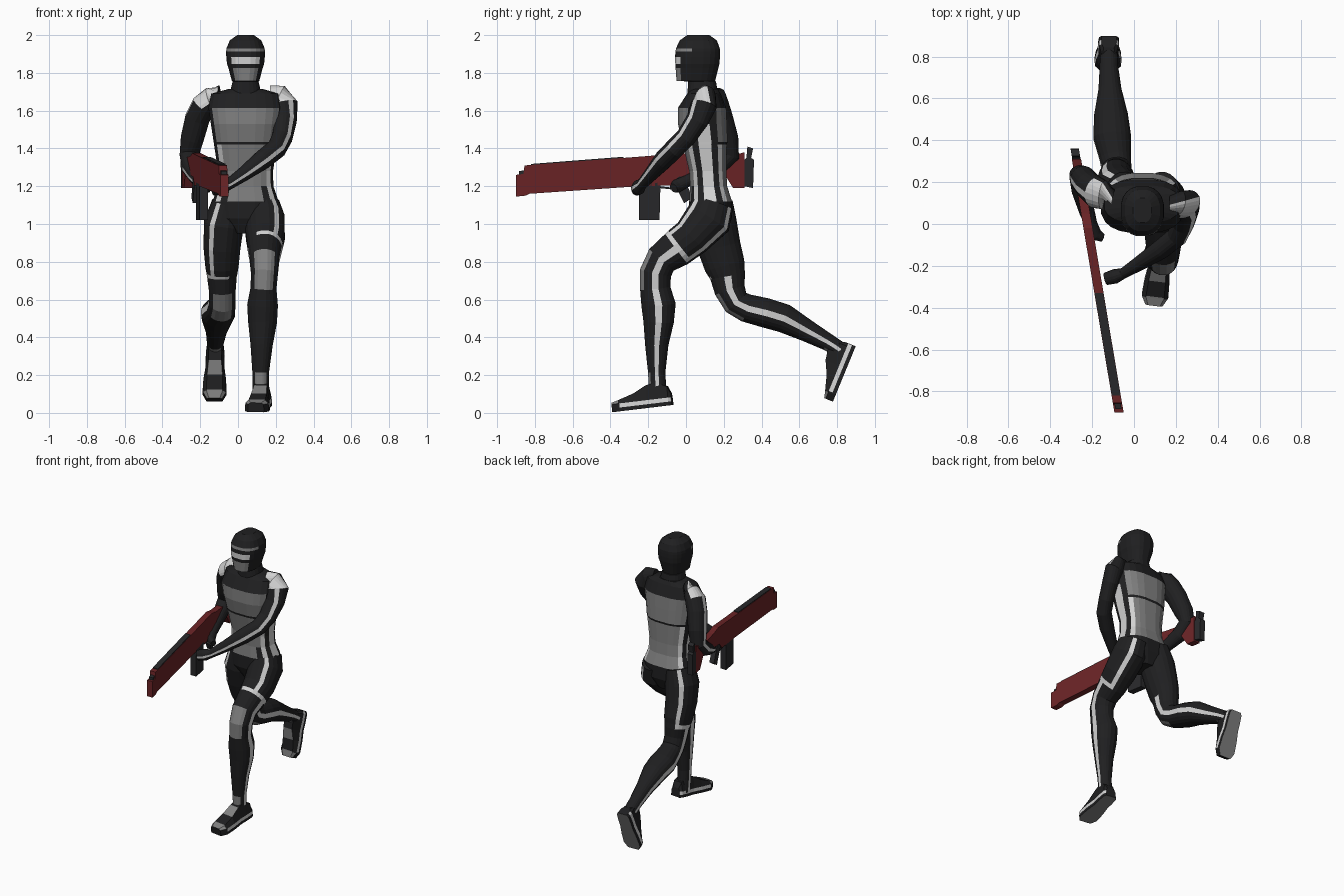
import bpy, bmesh, math
from mathutils import Vector

COLOURS = {"black": (0.014, 0.014, 0.015), "grey": (0.22, 0.22, 0.22),
           "white": (0.65, 0.65, 0.65), "red": (0.15, 0.018, 0.02),
           "gunmetal": (0.022, 0.022, 0.024)}
NAMES = list(COLOURS)
MATS = []
for n, c in COLOURS.items():
    m = bpy.data.materials.new(n)
    m.diffuse_color = (*c, 1)
    MATS.append(m)

# Section angles: narrow columns at the sides carry the stripes
HALF = [-12, 12, 30, 46, 62, 78, 102, 118, 134, 150]
ANGLES = HALF + [a + 180 for a in HALF]
MIDS = [(a + b) / 2 for a, b in zip(ANGLES, ANGLES[1:] + [348])]


def skin(name, sections, rule):
    """Bridge closed sections; rule(row, column) returns a colour name."""
    bm = bmesh.new()
    rings = [[bm.verts.new(p) for p in s] for s in sections]
    n = len(rings[0])
    for i in range(len(rings) - 1):
        for j in range(n):
            k = (j + 1) % n
            f = bm.faces.new((rings[i][j], rings[i][k], rings[i + 1][k], rings[i + 1][j]))
            f.material_index = NAMES.index(rule(i, j))
    for i, r in ((0, rings[0][::-1]), (len(rings) - 2, rings[-1])):
        bm.faces.new(r).material_index = NAMES.index(rule(i, 0) if n < 3 else "black")
    bmesh.ops.recalc_face_normals(bm, faces=bm.faces)
    me = bpy.data.meshes.new(name)
    bm.to_mesh(me)
    bm.free()
    for m in MATS:
        me.materials.append(m)
    ob = bpy.data.objects.new(name, me)
    bpy.context.collection.objects.link(ob)
    return ob


def limb(name, rows, rule, ref=(1, 0, 0), power=1.0, upright=False):
    """Loft oval sections (x, y, z, side radius, depth radius) along a path."""
    cs = [Vector(r[:3]) for r in rows]
    secs = []
    for i, r in enumerate(rows):
        t = (cs[min(i + 1, len(cs) - 1)] - cs[max(i - 1, 0)]).normalized()
        if upright:
            t = Vector((0, 0, -1))
        a = Vector(ref)
        a = (a - a.dot(t) * t).normalized()
        b = t.cross(a)           # points to the front on downward paths
        sec = []
        for g in ANGLES:
            c, s = math.cos(math.radians(g)), math.sin(math.radians(g))
            c = math.copysign(abs(c) ** power, c)
            s = math.copysign(abs(s) ** power, s)
            sec.append(cs[i] + a * r[3] * c + b * r[4] * s)
        secs.append(sec)
    return skin(name, secs, lambda i, j: rule(i, MIDS[j]))


# Torso, from neck base to crotch
torso = [(1.715, .10, .09, .07), (1.69, .095, .185, .09), (1.615, .085, .20, .13),
         (1.53, .087, .187, .132), (1.435, .10, .172, .122), (1.42, .10, .17, .118),
         (1.28, .115, .148, .10), (1.20, .12, .15, .10), (1.12, .13, .178, .115),
         (1.03, .13, .16, .115), (.95, .13, .06, .08)]


def torso_rule(i, g):
    front, side = g < 180, abs(math.cos(math.radians(g)))
    if 3 <= i <= 7 and side > .99:
        return "white"                               # side stripe
    if i in (2, 3) and side < .80:
        return "grey"                                # chest and upper back plate
    if 5 <= i <= 7:
        if side < (.36 if front and i == 7 else .6):
            return "grey"                            # belly and lower back plate
        if .7 < side < .82:
            return "white"                           # stripe beside the plate
    return "black"


limb("torso", [(.04, y, z, a, b) for z, y, a, b in torso], torso_rule,
     power=.8, upright=True)

# Head with hood, brow band, eye slit and chin guard
head = [(2.0, .065, .045, .06), (1.972, .065, .085, .10), (1.93, .063, .103, .118),
        (1.912, .062, .105, .12), (1.885, .061, .104, .121), (1.848, .06, .10, .119),
        (1.825, .058, .092, .115), (1.757, .052, .074, .104), (1.755, .085, .07, .075),
        (1.67, .09, .09, .085)]


def head_rule(i, g):
    if i == 2 and 12 < g < 168:
        return "grey"
    if i == 4 and 46 < g < 134:
        return "white"
    if i == 6 and 46 < g < 134:
        return "grey"
    return "black"


limb("head", [(.04, y, z, a, b) for z, y, a, b in head], head_rule, power=.85, upright=True)


# Legs: thigh stripes, a hook above the knee, knee pad, shin stripes
def leg_rule(hook, knee, ankle, outer):
    def rule(i, g):
        og = g if outer > 0 else (180 - g) % 360     # 0 is the outer side
        if i == hook and (og < 120 or og > 290):
            return "white"
        if i < hook:
            return "white" if og in (54, 306) else "black"
        if i > hook and g in (0, 180):
            return "white"
        if i in knee and 40 < g < 140:
            return "grey"
        if i == ankle and 40 < g < 140:
            return "grey"
        return "black"
    return rule


limb("left_leg", [
    (.13, .145, 1.11, .09, .11), (.14, .12, 1.03, .108, .128), (.145, .03, .93, .105, .108),
    (.143, -.03, .885, .095, .104), (.142, -.05, .868, .092, .102), (.14, -.13, .81, .08, .088),
    (.14, -.162, .74, .073, .086), (.135, -.163, .66, .07, .082), (.13, -.145, .57, .083, .093),
    (.13, -.145, .48, .078, .082), (.125, -.155, .36, .06, .063), (.12, -.155, .215, .045, .047),
    (.12, -.152, .15, .044, .047), (.12, -.14, .06, .045, .05)],
    leg_rule(3, (5, 6), 11, 1))
limb("right_leg", [
    (-.05, .14, 1.11, .09, .11), (-.075, .15, 1.0, .108, .122), (-.085, .175, .88, .1, .117),
    (-.085, .205, .78, .09, .11), (-.085, .215, .745, .084, .1), (-.085, .221, .722, .08, .095),
    (-.083, .232, .65, .072, .083), (-.083, .265, .585, .072, .075), (-.09, .32, .555, .077, .076),
    (-.105, .42, .53, .092, .08), (-.11, .52, .50, .082, .078), (-.115, .64, .435, .056, .06),
    (-.12, .75, .375, .045, .047), (-.12, .79, .35, .044, .045), (-.12, .84, .315, .04, .045)],
    leg_rule(4, (6, 7), 12, -1))


# Feet: sections from heel to toe with a sole, side stripe and toe cap
def foot(name, heel, toe, x0, x1):
    h, t = Vector((x0, *heel)), Vector((x1, *toe))
    d = (t - h).normalized()
    up = Vector((0, d.z, -d.y)).normalized()
    side = d.cross(up)
    length = (t - h).length
    secs = []
    for s, w, top in ((0, .036, .06), (.05, .047, .10), (.22, .05, .13), (.4, .05, .12),
                      (.62, .06, .085), (.86, .064, .062), (.88, .063, .06), (1, .042, .05)):
        right = [(w, 0), (w, .02), (w * .97, .042), (w * .68, top)]
        pts = right + [(-a, b) for a, b in right[::-1]]
        secs.append([h + d * s * length + side * a + up * b for a, b in pts])

    def rule(i, j):
        if j == 7:
            return "grey"
        if j in (1, 5) and i < 5:
            return "white"
        if j == 3 and i in (3, 5, 6) or i == 6 and j in (2, 4):
            return "grey"
        return "black"
    skin(name, secs, rule)


foot("left_foot", (-.07, .042), (-.385, .004), .135, .095)
foot("right_foot", (.898, .352), (.778, .06), -.12, -.125)


# Arms: white shoulder cap and an outer stripe
def arm_rule(outer):
    def rule(i, g):
        c = outer * math.cos(math.radians(g))
        if i < 2 and c > .3 or c > .99:
            return "white"
        return "black"
    return rule


limb("left_arm", [
    (.17, .10, 1.665, .04, .07), (.215, .10, 1.665, .055, .075), (.245, .095, 1.63, .065, .078),
    (.25, .06, 1.55, .055, .066), (.235, .0, 1.46, .05, .058), (.205, -.06, 1.40, .05, .055),
    (.13, -.12, 1.34, .048, .053), (.03, -.185, 1.265, .036, .039),
    (-.05, -.235, 1.21, .026, .03), (-.09, -.25, 1.195, .035, .04),
    (-.135, -.262, 1.185, .03, .035)], arm_rule(1), ref=(.6, -.8, 0))
limb("right_arm", [
    (-.10, .13, 1.665, .04, .07), (-.145, .14, 1.665, .055, .075), (-.18, .15, 1.63, .065, .078),
    (-.215, .18, 1.56, .066, .07), (-.243, .215, 1.45, .062, .064), (-.258, .23, 1.365, .052, .055),
    (-.25, .16, 1.30, .048, .053), (-.225, .06, 1.25, .037, .04), (-.205, .0, 1.225, .03, .032),
    (-.185, -.05, 1.2, .032, .036), (-.15, -.065, 1.19, .018, .025)], arm_rule(-1))


# Rifle: flat profiles (y, z) extruded across the slanted gun line
def plate(name, pts, half, colour):
    secs = [[(-.075 - .168 * (y + .88) + s * half, y, z) for y, z in pts] for s in (-1, 1)]
    ob = skin(name, secs, lambda i, j: colour)
    for p in ob.data.polygons:
        p.material_index = NAMES.index(colour)


plate("rifle_body", [(-.9, 1.145), (-.85, 1.15), (-.83, 1.16), (-.25, 1.2), (-.08, 1.205),
                     (-.04, 1.25), (.2, 1.27), (.25, 1.19), (.31, 1.19), (.31, 1.38),
                     (.2, 1.35), (.05, 1.36), (-.02, 1.375), (-.2, 1.36), (-.855, 1.31),
                     (-.86, 1.265), (-.9, 1.26)], .022, "red")
plate("rifle_top_rail", [(-.82, 1.308), (-.33, 1.346), (-.33, 1.356), (-.82, 1.318)],
      .02, "gunmetal")
plate("rifle_muzzle", [(-.885, 1.25), (-.85, 1.25), (-.85, 1.285), (-.885, 1.28)],
      .015, "gunmetal")
plate("rifle_magazine", [(-.25, 1.02), (-.14, 1.02), (-.135, 1.22), (-.25, 1.21)],
      .022, "gunmetal")
plate("rifle_grip", [(-.08, 1.25), (-.02, 1.26), (.035, 1.14), (-.01, 1.11)],
      .018, "gunmetal")
plate("rifle_trigger_guard", [(-.14, 1.19), (-.05, 1.18), (-.05, 1.19), (-.14, 1.20)],
      .008, "gunmetal")
plate("rifle_butt_pad", [(.31, 1.2), (.355, 1.19), (.36, 1.34), (.345, 1.35), (.355, 1.40),
                         (.325, 1.41), (.32, 1.35), (.31, 1.34)], .02, "gunmetal")
